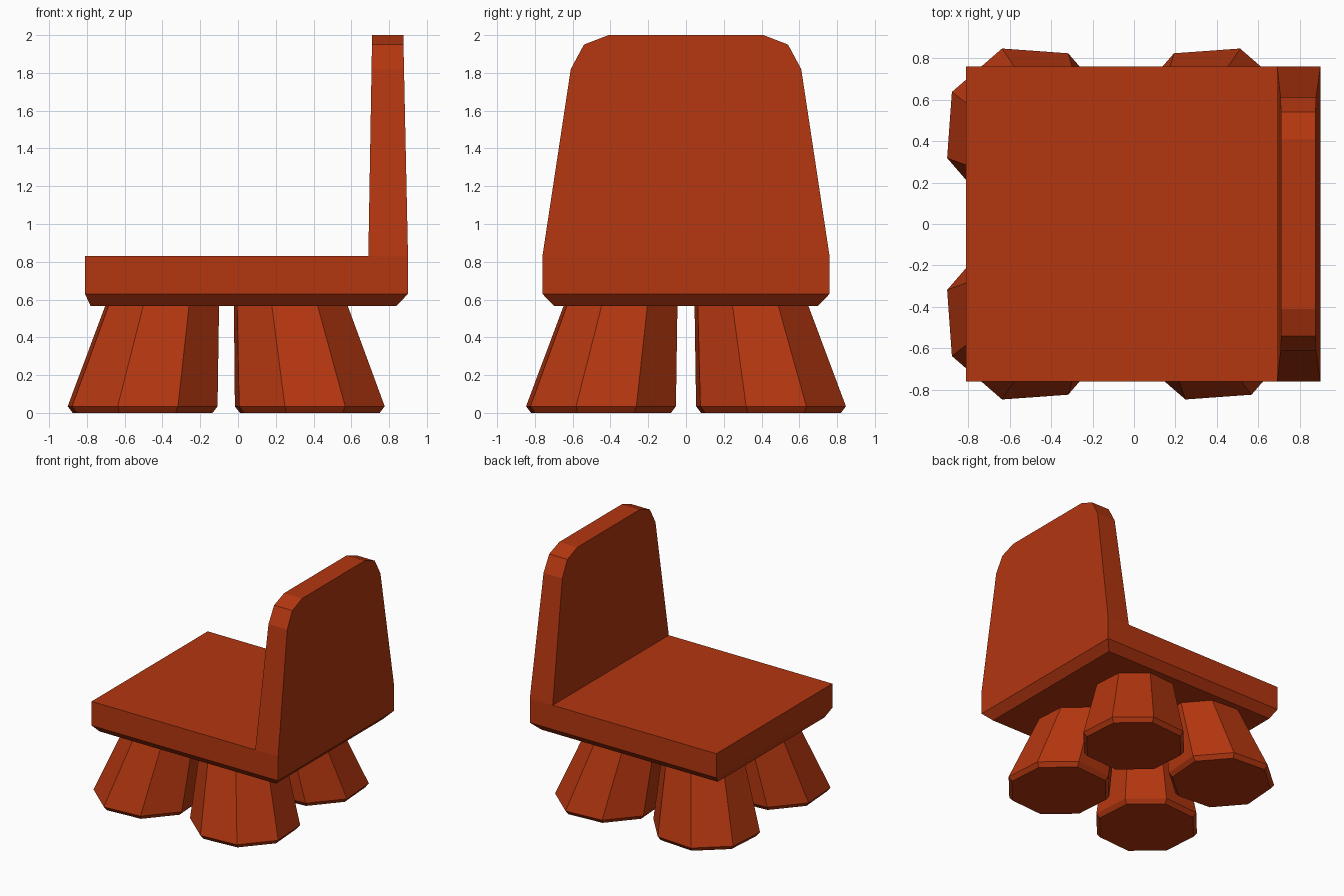
import bpy, bmesh
from math import cos, sin, radians, pi

if "Cube" in bpy.data.objects:
    bpy.data.objects.remove(bpy.data.objects["Cube"])

mat = bpy.data.materials.new("orange_brown")
mat.diffuse_color = (0.45, 0.037, 0.005, 1)
mat.use_nodes = True
mat.node_tree.nodes["Principled BSDF"].inputs["Base Color"].default_value = mat.diffuse_color


def bridge(bm, a, b):
    """Join two vertex rings with a band of quads."""
    n = len(a)
    for i in range(n):
        j = (i + 1) % n
        bm.faces.new((a[i], a[j], b[j], b[i]))


def loft(bm, rings):
    """Join successive vertex rings."""
    for a, b in zip(rings, rings[1:]):
        bridge(bm, a, b)


def ring(bm, pts, z):
    return [bm.verts.new((x, y, z)) for x, y in pts]


def finish(bm, name):
    bmesh.ops.recalc_face_normals(bm, faces=bm.faces)
    me = bpy.data.meshes.new(name)
    bm.to_mesh(me)
    bm.free()
    me.materials.append(mat)
    ob = bpy.data.objects.new(name, me)
    bpy.context.collection.objects.link(ob)


# Seat slab with chamfered underside; the ring is split where the back starts
SPLIT = 0.69
bm = bmesh.new()
seat = []
for z, x0, x1, w in ((0.565, -0.78, 0.837, 0.697),
                     (0.63, -0.81, 0.90, 0.76),
                     (0.83, -0.81, 0.90, 0.76)):
    seat.append(ring(bm, [(x0, -w), (SPLIT, -w), (x1, -w),
                          (x1, w), (SPLIT, w), (x0, w)], z))
loft(bm, seat)
bm.faces.new(seat[0])
top = seat[-1]
bm.faces.new((top[0], top[1], top[4], top[5]))

# Backrest rising from the rear strip, tapering with clipped top corners
back = [[top[1], top[2], top[3], top[4]]]
for z, w in ((1.82, 0.61), (1.95, 0.54), (2.0, 0.41)):
    t = (z - 0.83) / 1.17
    x0, x1 = SPLIT + 0.02 * t, 0.90 - 0.025 * t
    back.append(ring(bm, [(x0, -w), (x1, -w), (x1, w), (x0, w)], z))
loft(bm, back)
bm.faces.new(back[-1])
finish(bm, "seat_and_backrest")


# Splayed eight-sided legs: (z, radius, how far the centre is splayed)
def leg(name, foot, head, turn):
    bm = bmesh.new()
    rings = []
    for z, r, t in ((0, 0.39, 0), (0.035, 0.418, 0), (0.575, 0.316, 1)):
        cx = foot[0] + (head[0] - foot[0]) * t
        cy = foot[1] + (head[1] - foot[1]) * t
        angles = [radians(turn) + i * pi / 4 for i in range(8)]
        rings.append(ring(bm, [(cx + r * cos(a), cy + r * sin(a)) for a in angles], z))
    loft(bm, rings)
    bm.faces.new(rings[0])
    bm.faces.new(rings[-1])
    finish(bm, name)


for side, s in (("right", -1), ("left", 1)):
    leg("front_leg_" + side, (-0.505, 0.45 * s), (-0.40, 0.345 * s), 18.4 if s > 0 else 26.6)
    leg("rear_leg_" + side, (0.38, 0.45 * s), (0.278, 0.345 * s), 26.6)
